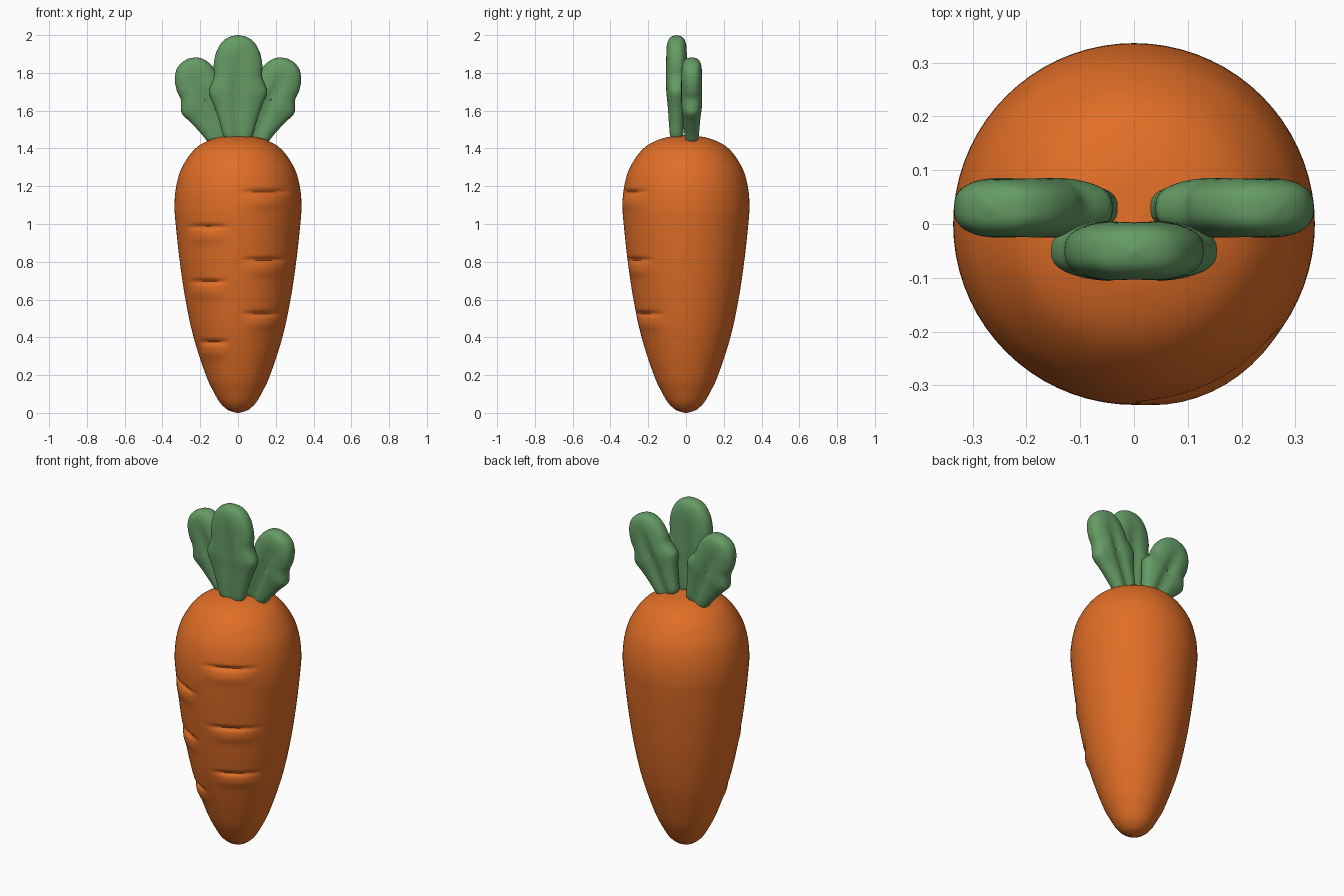
import bpy
import math
from mathutils import Matrix, Vector

cube = bpy.data.objects.get("Cube")
if cube:
    bpy.data.objects.remove(cube)


def material(name, colour):
    mat = bpy.data.materials.new(name)
    mat.use_nodes = True
    mat.diffuse_color = colour
    mat.node_tree.nodes["Principled BSDF"].inputs["Base Color"].default_value = colour
    return mat


orange = material("carrot orange", (0.75, 0.155, 0.02, 1))
green = material("leaf green", (0.13, 0.33, 0.13, 1))


def smooth_path(points, step):
    """Catmull-Rom samples through the points, about one step apart."""
    pts = [Vector(p) for p in points]
    pts = [2 * pts[0] - pts[1]] + pts + [2 * pts[-1] - pts[-2]]
    path = []
    for a, b, c, d in zip(pts, pts[1:], pts[2:], pts[3:]):
        n = max(2, round((c - b).length / step))
        for i in range(n):
            t = i / n
            path.append(0.5 * (2 * b + (c - a) * t + (2 * a - 5 * b + 4 * c - d) * t ** 2
                               + (3 * b - a - 3 * c + d) * t ** 3))
    return path + [pts[-2]]


def loft(name, rings, mat):
    """Skin equal rings of points and close both ends."""
    n = len(rings[0])
    verts = [v for ring in rings for v in ring]
    faces = [(k * n + i, k * n + (i + 1) % n, (k + 1) * n + (i + 1) % n, (k + 1) * n + i)
             for k in range(len(rings) - 1) for i in range(n)]
    faces += [tuple(reversed(range(n))), tuple(range(len(verts) - n, len(verts)))]
    mesh = bpy.data.meshes.new(name)
    mesh.from_pydata(verts, [], faces)
    mesh.materials.append(mat)
    obj = bpy.data.objects.new(name, mesh)
    bpy.context.collection.objects.link(obj)
    bpy.ops.object.select_all(action="DESELECT")
    obj.select_set(True)
    bpy.context.view_layer.objects.active = obj
    bpy.ops.object.shade_smooth_by_angle(angle=math.radians(50))
    return obj


# Root: a turned profile (radius, height) with short creases across the front
root_profile = [(0.004, 0), (0.05, 0.014), (0.092, 0.05), (0.128, 0.11), (0.17, 0.2),
                (0.235, 0.4), (0.278, 0.6), (0.308, 0.8), (0.33, 1.0), (0.336, 1.1),
                (0.327, 1.2), (0.296, 1.3), (0.225, 1.4), (0.125, 1.453), (0.004, 1.472)]
# Crease centre x, height and half length
creases = [(0.14, 1.17, 0.13), (-0.16, 0.985, 0.11), (0.14, 0.81, 0.12),
           (-0.16, 0.695, 0.1), (0.13, 0.525, 0.11), (-0.13, 0.375, 0.08)]


def crease_offset(x, z):
    offset = 0
    for cx, cz, half in creases:
        window = max(0, 1 - ((x - cx) / half) ** 2)
        dz = z - cz
        cut = 0.016 * math.exp(-(dz / 0.012) ** 2)
        swell = 0.008 * math.exp(-((dz + 0.055) / 0.035) ** 2)
        offset += window * (swell - cut)
    return offset


SEGMENTS = 72
rings = []
for r, z in smooth_path(root_profile, 0.008):
    ring = []
    for i in range(SEGMENTS):
        a = math.tau * i / SEGMENTS
        x, y = math.cos(a), math.sin(a)
        radius = r + (crease_offset(r * x, z) * min(1, -2 * y) if y < 0 else 0)
        ring.append((radius * x, radius * y, z))
    rings.append(ring)
loft("carrot_root", rings, orange)

# Leaves: half width, half thickness, height along the leaf
leaf_profile = [(0.004, 0.004, 0), (0.055, 0.03, 0.006), (0.078, 0.04, 0.03),
                (0.095, 0.045, 0.09), (0.125, 0.05, 0.18), (0.153, 0.056, 0.25),
                (0.148, 0.058, 0.285), (0.128, 0.059, 0.34), (0.129, 0.058, 0.4),
                (0.115, 0.056, 0.47), (0.083, 0.047, 0.525), (0.045, 0.03, 0.55),
                (0.004, 0.004, 0.56)]


def leaf(name, base, tilt, width, length):
    place = Matrix.Translation(base) @ Matrix.Rotation(tilt, 4, "Y")
    rings = []
    for w, h, z in smooth_path(leaf_profile, 0.012):
        # the midrib fold fades out towards the tip
        dip = 0.36 * min(1, max(0, (0.5 - z) / 0.2))
        ring = []
        for i in range(40):
            a = math.tau * i / 40
            c, s = math.cos(a), math.sin(a)
            x = w * math.copysign(abs(c) ** 0.85, c)
            y = h * math.copysign(abs(s) ** 0.75, s)
            y *= 1 - dip * math.exp(-(x / 0.03) ** 2)
            ring.append(place @ Vector((x * width, y, z * length)))
        rings.append(ring)
    return loft(name, rings, green)


leaf("middle_leaf", (0, -0.05, 1.44), 0, 1, 1)
for side, sign in (("left", 1), ("right", -1)):
    leaf(side + "_leaf", (sign * 0.085, 0.03, 1.44), sign * math.radians(23), 0.9, 0.84)
